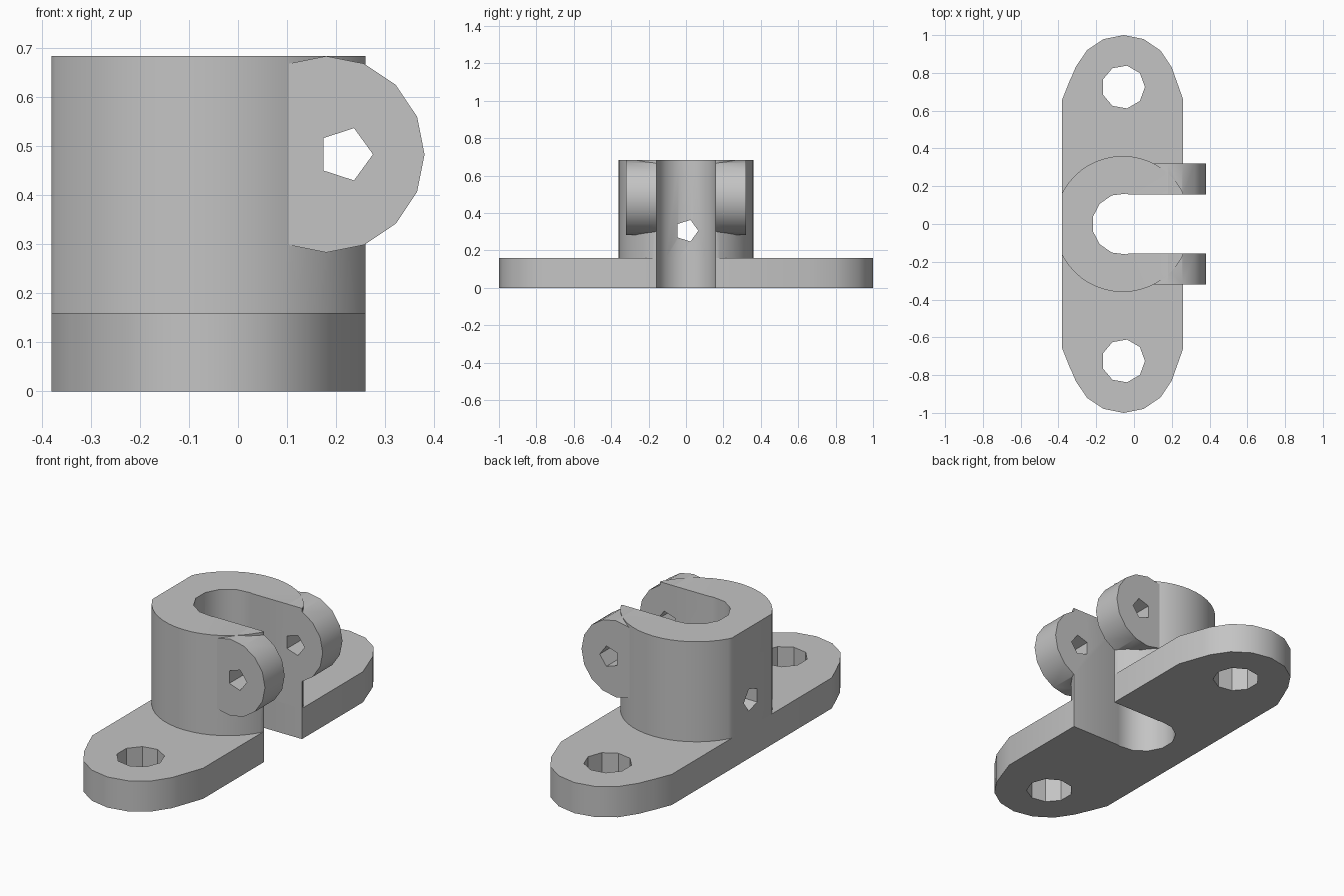
import bpy, bmesh
from math import cos, sin, radians, tau
from mathutils import Vector

cube = bpy.data.objects.get("Cube")
if cube:
    bpy.data.objects.remove(cube)

# Main dimensions
CX = -0.06                    # axis of the bore and bolt holes
LEFT, RIGHT = -0.38, 0.26     # flat sides of the body
PLATE_TOP, TOP = 0.16, 0.683
BOLT_Y, SLOT = 0.725, 0.157
LUG_X, LUG_Z = 0.18, 0.483

grey = bpy.data.materials.new("plain grey")
grey.use_nodes = True
grey.diffuse_color = (0.55, 0.55, 0.55, 1)
grey.node_tree.nodes["Principled BSDF"].inputs["Base Color"].default_value = grey.diffuse_color


def ring(cx, cy, r, n, start=0):
    return [(cx + r * cos(start + tau * i / n), cy + r * sin(start + tau * i / n)) for i in range(n)]


def prism(name, outline, low, high, axis="z"):
    """Extrude a 2D outline along an axis."""
    place = {"x": lambda a, b, h: (h, a, b),
             "y": lambda a, b, h: (a, h, b),
             "z": lambda a, b, h: (a, b, h)}[axis]
    bm = bmesh.new()
    face = bm.faces.new([bm.verts.new(place(a, b, low)) for a, b in outline])
    grown = bmesh.ops.extrude_face_region(bm, geom=[face])["geom"]
    moved = [v for v in grown if isinstance(v, bmesh.types.BMVert)]
    bmesh.ops.translate(bm, verts=moved, vec=Vector(place(0, 0, high - low)))
    bmesh.ops.recalc_face_normals(bm, faces=bm.faces)
    mesh = bpy.data.meshes.new(name)
    bm.to_mesh(mesh)
    bm.free()
    mesh.materials.append(grey)
    obj = bpy.data.objects.new(name, mesh)
    bpy.context.collection.objects.link(obj)
    return obj


def combine(target, tool, operation):
    """Apply a boolean and discard the tool."""
    tool.hide_render = True
    mod = target.modifiers.new("combine", "BOOLEAN")
    mod.object, mod.operation, mod.solver = tool, operation, "EXACT"
    bpy.ops.object.select_all(action="DESELECT")
    bpy.context.view_layer.objects.active = target
    target.select_set(True)
    bpy.ops.object.modifier_apply(modifier=mod.name)
    bpy.data.objects.remove(tool)


def cut_slot(target):
    """Round bore that opens towards +x."""
    combine(target, prism("bore_cutter", ring(CX, 0, 0.162, 13), -0.1, 0.8), "DIFFERENCE")
    sides = [(CX, -SLOT), (0.5, -SLOT), (0.5, SLOT), (CX, SLOT)]
    combine(target, prism("slot_cutter", sides, -0.1, 0.8), "DIFFERENCE")


# Mounting plate with rounded ends
end = [(RIGHT, 0.66), (0.21, 0.8)]
end += ring(CX + 0.005, BOLT_Y, 0.275, 16)[1:8]
end += [(-0.33, 0.78), (-0.34, 0.76), (LEFT, 0.66)]
plate = prism("mounting_plate", end + [(x, -y) for x, y in reversed(end)], 0, PLATE_TOP)
for side in (1, -1):
    hole = ring(CX + 0.003, side * BOLT_Y, 0.115, 9)
    combine(plate, prism("bolt_hole_cutter", hole, -0.1, 0.3), "DIFFERENCE")
cut_slot(plate)

# Round collar trimmed by flat sides
collar = prism("collar", ring(CX, 0, 0.36, 48), PLATE_TOP, TOP)
box = [(LEFT, -0.5), (RIGHT, -0.5), (RIGHT, 0.5), (LEFT, 0.5)]
combine(collar, prism("side_trimmer", box, 0, 1), "INTERSECT")

# Pair of clamp lugs
lug = [p for p in ring(LUG_X, LUG_Z, 0.2, 16) if p[0] > 0.1]
lug.sort(key=lambda p: (p[1] - LUG_Z) / (p[0] + 0.5))
for side in (1, -1):
    low, high = sorted((side * 0.1, side * 0.32))
    combine(collar, prism("clamp_lug", lug, low, high, "y"), "UNION")
cut_slot(collar)

# Pin hole through the lugs and small hole in the rear wall
pin = ring(0.219, LUG_Z, 0.056, 5)
combine(collar, prism("pin_cutter", pin, -0.6, 0.6, "y"), "DIFFERENCE")
vent = ring(0.005, 0.305, 0.061, 5)
combine(collar, prism("vent_cutter", vent, -0.6, -0.1, "x"), "DIFFERENCE")

for obj in (plate, collar):
    bpy.ops.object.select_all(action="DESELECT")
    bpy.context.view_layer.objects.active = obj
    obj.select_set(True)
    bpy.ops.object.shade_smooth_by_angle(angle=radians(30))
